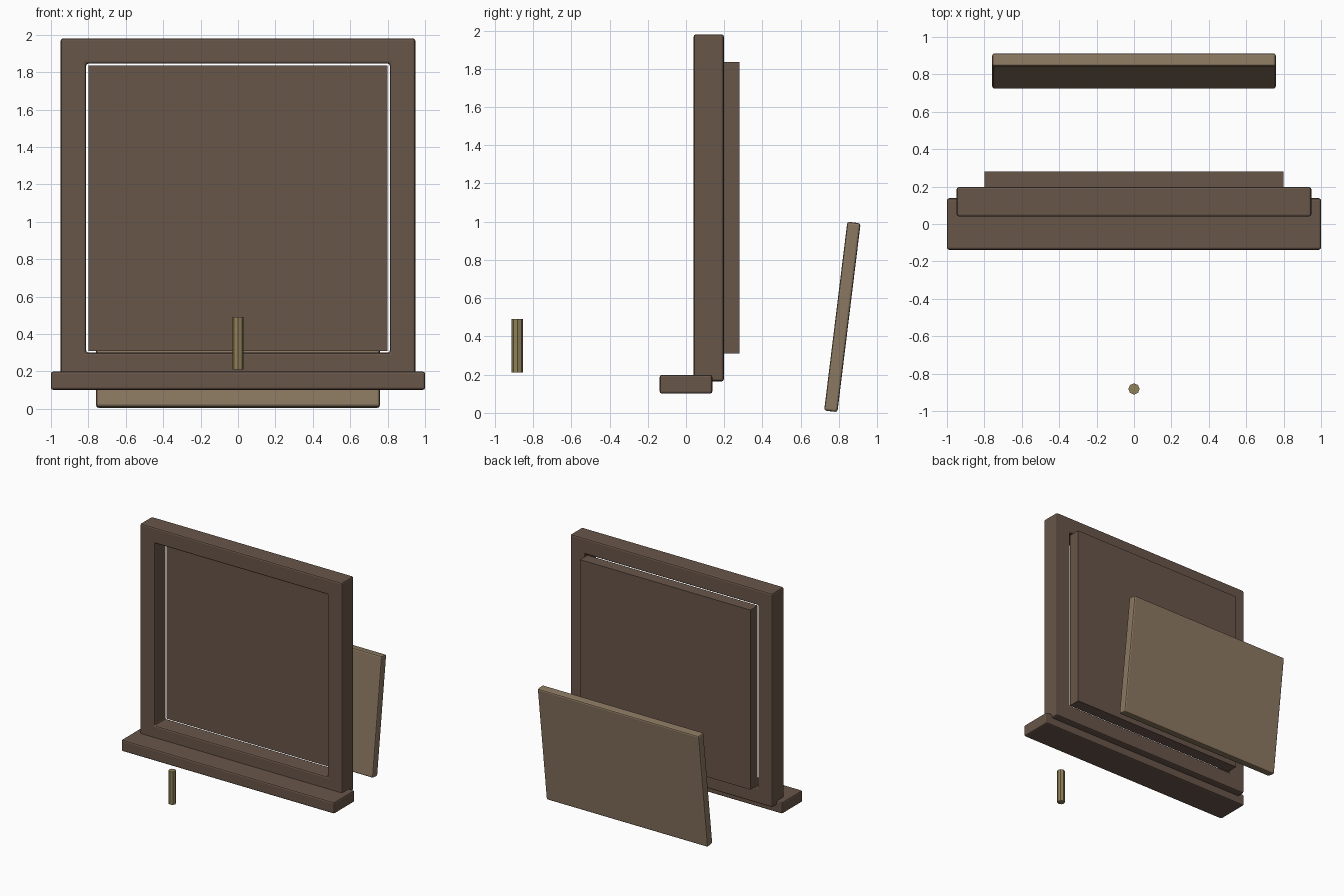
import bpy, bmesh, math

if "Cube" in bpy.data.objects:
    bpy.data.objects.remove(bpy.data.objects["Cube"])


def material(name, rgb):
    m = bpy.data.materials.new(name)
    m.diffuse_color = (*rgb, 1)
    m.use_nodes = True
    m.node_tree.nodes["Principled BSDF"].inputs["Base Color"].default_value = m.diffuse_color
    return m


DARK = material("dark_wood", (0.14, 0.092, 0.068))
LIGHT = material("light_wood", (0.26, 0.19, 0.12))
PEG = material("peg_wood", (0.28, 0.22, 0.10))


def finish(name, bm, mat, bevel=0.0, loc=(0, 0, 0), tilt=0.0):
    bmesh.ops.recalc_face_normals(bm, faces=bm.faces)
    me = bpy.data.meshes.new(name)
    bm.to_mesh(me)
    bm.free()
    me.materials.append(mat)
    ob = bpy.data.objects.new(name, me)
    bpy.context.collection.objects.link(ob)
    ob.location = loc
    ob.rotation_euler.x = tilt
    if bevel:
        mod = ob.modifiers.new("bevel", 'BEVEL')
        mod.width = bevel
        mod.segments = 2
        mod.limit_method = 'ANGLE'
    return ob


def box(name, size, loc, mat, bevel=0.0, tilt=0.0):
    bm = bmesh.new()
    bmesh.ops.create_cube(bm, size=1)
    bmesh.ops.scale(bm, vec=size, verts=bm.verts)
    return finish(name, bm, mat, bevel, loc, tilt)


# Surround: one rectangular ring, open through the middle
def ring(name, outer, inner, y0, y1, mat, bevel):
    bm = bmesh.new()

    def loop(rect, y):
        hx, z0, z1 = rect
        return [bm.verts.new((x, y, z)) for x, z in
                ((-hx, z0), (hx, z0), (hx, z1), (-hx, z1))]

    loops = [loop(outer, y0), loop(outer, y1), loop(inner, y1), loop(inner, y0)]
    for k in range(4):
        a, b = loops[k], loops[(k + 1) % 4]
        for i in range(4):
            j = (i + 1) % 4
            bm.faces.new((a[i], a[j], b[j], b[i]))
    return finish(name, bm, mat, bevel)


ring("window_frame", (0.948, 0.165, 1.98), (0.812, 0.30, 1.846),
     0.04, 0.198, DARK, 0.012)

# Panel set into the back of the opening with a thin gap all round
box("inner_panel", (1.60, 0.10, 1.525), (0, 0.23, 1.0725), DARK)

# Ledge under the frame
box("sill", (2.0, 0.276, 0.098), (0, 0, 0.15), DARK, 0.012)

# Leaning board behind
box("leaning_board", (1.516, 0.07, 0.995), (0, 0.818, 0.502), LIGHT, 0.012,
    -math.radians(7))

# Small upright peg in front
bm = bmesh.new()
bmesh.ops.create_cone(bm, cap_ends=True, segments=8, radius1=0.03,
                      radius2=0.03, depth=0.28)
finish("peg", bm, PEG, loc=(0, -0.882, 0.35))
